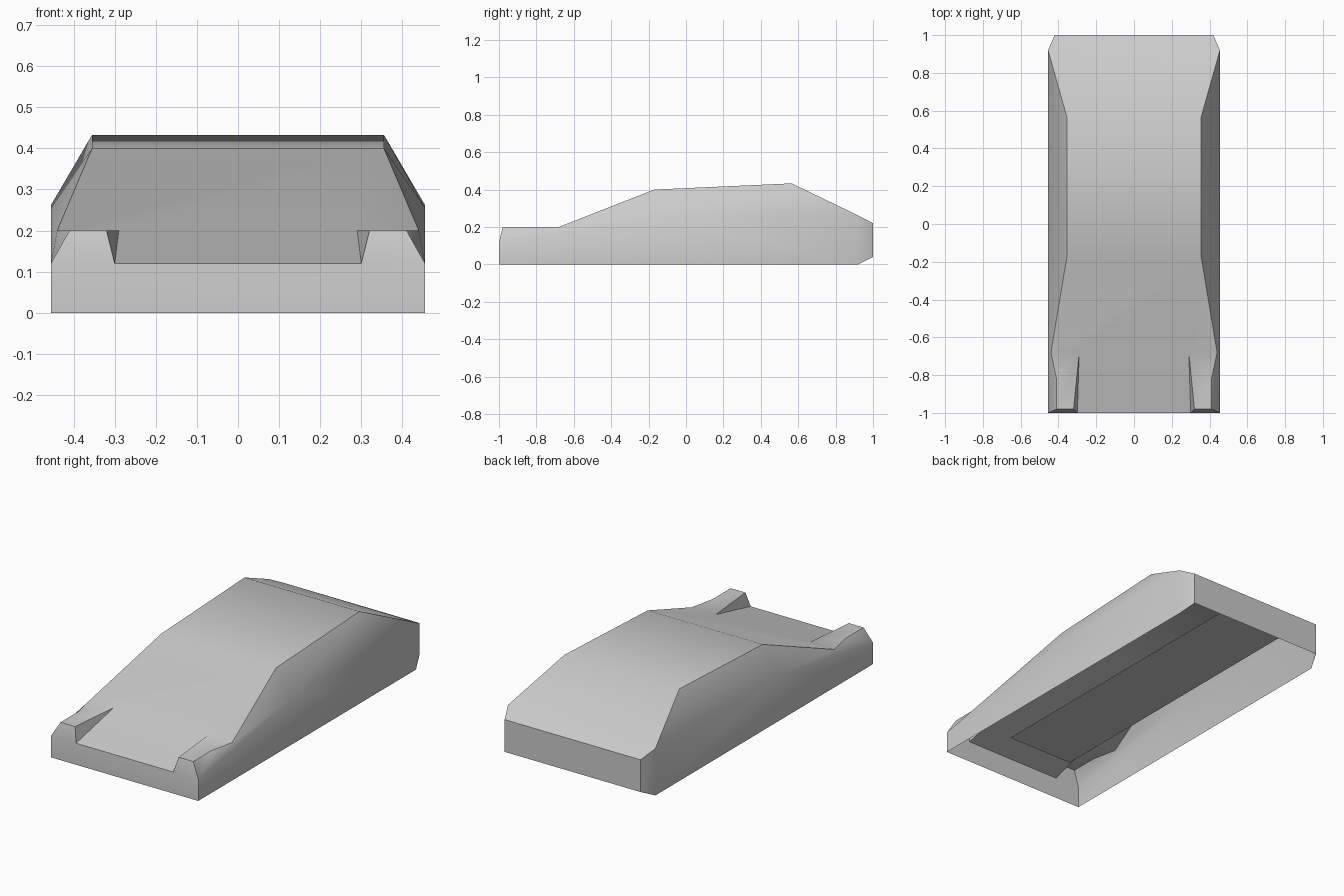
import bpy, bmesh, math

cube = bpy.data.objects.get("Cube")
if cube:
    bpy.data.objects.remove(cube, do_unlink=True)

grey = bpy.data.materials.new("plain_grey")
grey.use_nodes = True
grey.diffuse_color = (0.6, 0.6, 0.6, 1)
grey.node_tree.nodes["Principled BSDF"].inputs["Base Color"].default_value = (0.6, 0.6, 0.6, 1)

# Left-half corner points of the body shell
P = {
    "sill_front": (0.455, -1.0, 0.0), "belt_front": (0.455, -1.0, 0.12),
    "hood_front": (0.30, -1.0, 0.12), "hood_rear": (0.29, -0.68, 0.20),
    "fin_out": (0.41, -0.98, 0.20), "fin_in": (0.32, -0.98, 0.20),
    "fin_mid": (0.41, -0.82, 0.20), "screen_low": (0.44, -0.68, 0.20),
    "screen_top": (0.355, -0.17, 0.40), "roof_rear": (0.355, 0.565, 0.433),
    "belt_mid": (0.455, -0.17, 0.255), "belt_rear": (0.455, 0.92, 0.262),
    "sill_rear": (0.455, 0.92, 0.0),
    "tail_top": (0.42, 1.0, 0.22), "tail_low": (0.42, 1.0, 0.04),
}

# Faces that exist once per side
SIDE = [
    "belt_front fin_out fin_in hood_front",               # fender front
    "fin_out fin_mid screen_low hood_rear fin_in",        # fender top
    "hood_front fin_in hood_rear",                        # fender inner wall
    "belt_front fin_mid fin_out", "belt_front screen_low fin_mid",
    "belt_front belt_mid screen_low", "belt_mid screen_top screen_low",
    "belt_mid belt_rear roof_rear screen_top",            # side window band
    "sill_front sill_rear belt_rear belt_mid belt_front", # lower side
    "sill_rear tail_low tail_top belt_rear",              # rear corner
]

# Faces that span the full width, given by their left-hand edge
CROSS = [
    "sill_front belt_front hood_front",   # nose
    "hood_front hood_rear",               # hood
    "hood_rear screen_low screen_top",    # windscreen
    "screen_top roof_rear",               # roof
    "roof_rear belt_rear tail_top",       # rear window
    "tail_top tail_low",                  # tail panel
]


def finish(name, bm):
    mesh = bpy.data.meshes.new(name)
    bm.to_mesh(mesh)
    bm.free()
    mesh.materials.append(grey)
    obj = bpy.data.objects.new(name, mesh)
    bpy.context.collection.objects.link(obj)
    return obj


# Body shell, open underneath
bm = bmesh.new()
left = {k: bm.verts.new(p) for k, p in P.items()}
right = {k: bm.verts.new((-x, y, z)) for k, (x, y, z) in P.items()}
for f in SIDE:
    names = f.split()
    bm.faces.new([left[n] for n in names])
    bm.faces.new([right[n] for n in reversed(names)])
for f in CROSS:
    names = f.split()
    bm.faces.new([left[n] for n in names] + [right[n] for n in reversed(names)])
body = finish("body_shell", bm)

bpy.ops.object.select_all(action='DESELECT')
body.select_set(True)
bpy.context.view_layer.objects.active = body
bpy.ops.object.shade_smooth_by_angle(angle=math.radians(40))

# Flat floor panel facing down inside the shell
bm = bmesh.new()
x, y0, y1, z = 0.205, -0.775, 0.97, 0.08
bm.faces.new([bm.verts.new(p) for p in
              ((-x, y0, z), (-x, y1, z), (x, y1, z), (x, y0, z))])
finish("floor_panel", bm)
